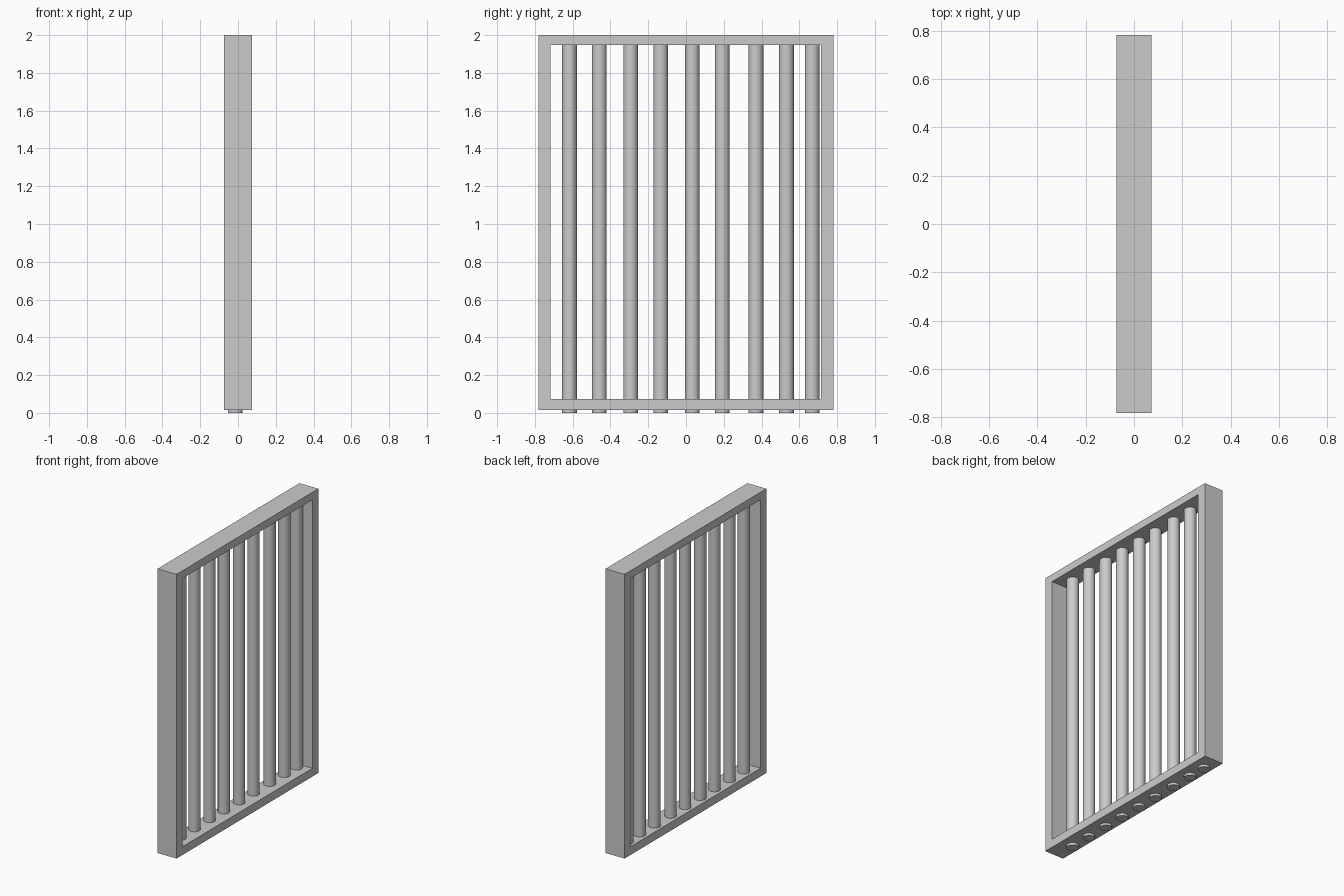
import bpy, bmesh

if "Cube" in bpy.data.objects:
    bpy.data.objects.remove(bpy.data.objects["Cube"])

DEPTH = 0.073                      # half thickness of the frame
OUTER = (-0.782, 0.782, 0.016, 2.0)
INNER = (-0.717, 0.715, 0.074, 1.947)
BAR_Y = [-0.617, -0.459, -0.293, -0.134, 0.033, 0.192, 0.37, 0.532, 0.668]
BAR_X, BAR_R, BAR_TOP = -0.015, 0.039, 1.975


def ring(bm, x, rect):
    y0, y1, z0, z1 = rect
    return [bm.verts.new((x, y, z)) for y, z in ((y0, z0), (y1, z0), (y1, z1), (y0, z1))]


# Rectangular frame: four rings joined into one closed loop
bm = bmesh.new()
rings = [ring(bm, DEPTH, OUTER), ring(bm, DEPTH, INNER),
         ring(bm, -DEPTH, INNER), ring(bm, -DEPTH, OUTER)]
for i in range(4):
    a, b = rings[i], rings[(i + 1) % 4]
    for j in range(4):
        k = (j + 1) % 4
        bm.faces.new((a[j], a[k], b[k], b[j]))
bmesh.ops.recalc_face_normals(bm, faces=bm.faces)
mesh = bpy.data.meshes.new("frame")
bm.to_mesh(mesh)
bm.free()
bpy.context.collection.objects.link(bpy.data.objects.new("frame", mesh))

# Round vertical bars, poking out below the bottom rail
for i, y in enumerate(BAR_Y):
    bpy.ops.mesh.primitive_cylinder_add(vertices=32, radius=BAR_R, depth=BAR_TOP,
                                        location=(BAR_X, y, BAR_TOP / 2))
    bpy.context.object.name = f"bar_{i + 1}"
    bpy.ops.object.shade_smooth_by_angle()
